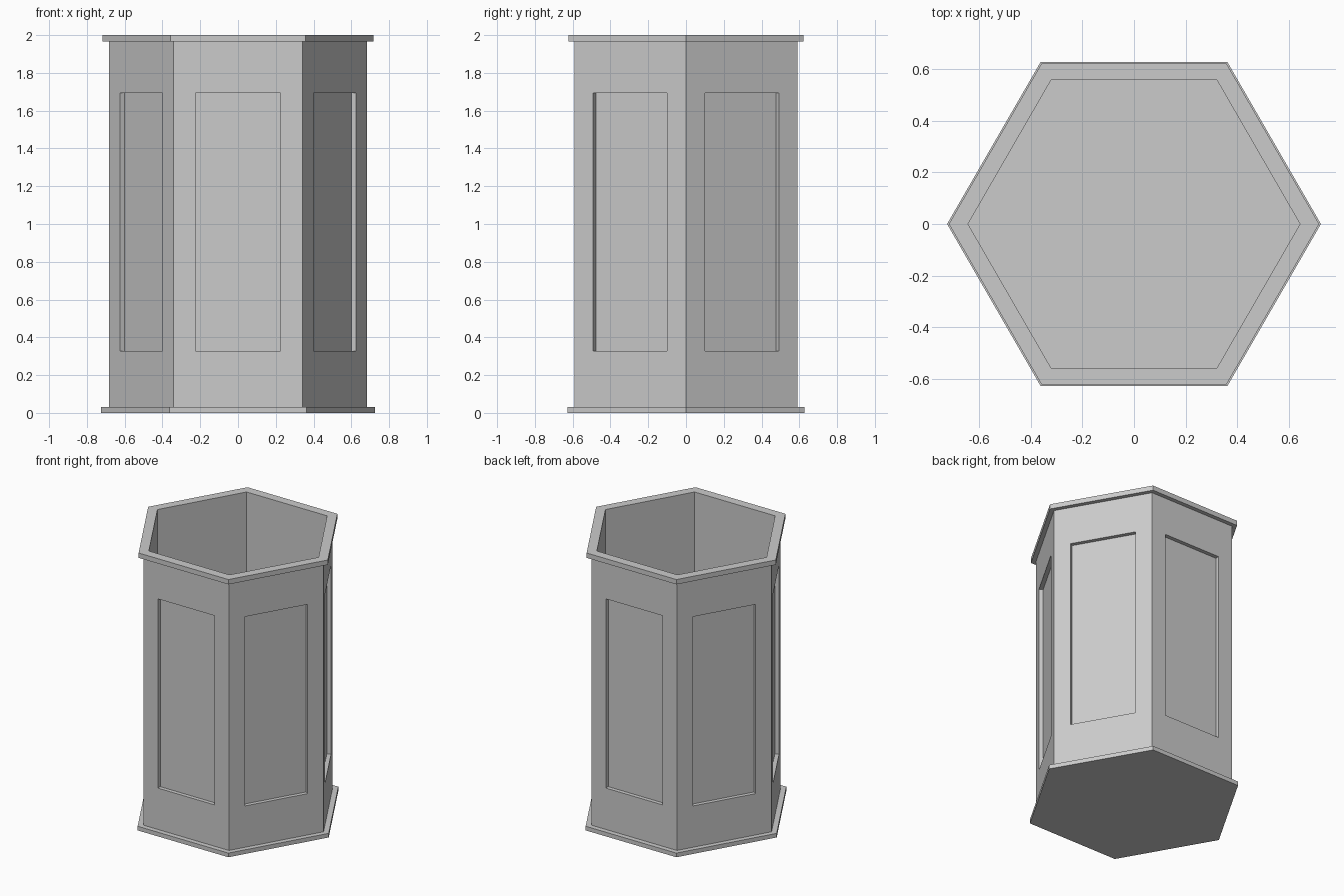
import bpy, bmesh, math

if "Cube" in bpy.data.objects:
    bpy.data.objects.remove(bpy.data.objects["Cube"])

SIDES = 6
R_BODY, R_BASE, R_RIM, R_IN = 0.683, 0.724, 0.717, 0.643
Z_BASE, Z_RIM, Z_TOP = 0.03, 1.965, 2.0


def finish(bm, name):
    bmesh.ops.remove_doubles(bm, verts=bm.verts, dist=1e-5)
    mesh = bpy.data.meshes.new(name)
    bm.to_mesh(mesh)
    bm.free()
    obj = bpy.data.objects.new(name, mesh)
    bpy.context.collection.objects.link(obj)
    return obj


def hex_profile(name, profile, cap_start=False, cap_end=False):
    """Sweep a (radius, z) profile around six corners."""
    bm = bmesh.new()
    rings = []
    for r, z in profile:
        angles = [math.tau * i / SIDES for i in range(SIDES)]
        rings.append([bm.verts.new((r * math.cos(a), r * math.sin(a), z)) for a in angles])
    for a, b in zip(rings, rings[1:]):
        for i in range(SIDES):
            j = (i + 1) % SIDES
            bm.faces.new((a[i], a[j], b[j], b[i]))
    if cap_start:
        bm.faces.new(rings[0][::-1])
    if cap_end:
        bm.faces.new(rings[-1])
    return finish(bm, name)


# Flared foot with closed underside
hex_profile("base_plinth", [(R_BASE, 0), (R_BASE, Z_BASE), (R_BODY, Z_BASE)], cap_start=True)

# Projecting top rim
hex_profile("top_rim", [(R_BODY, Z_RIM), (R_RIM, Z_RIM), (R_RIM, Z_TOP), (R_IN, Z_TOP)])

# Hollow inside with floor
hex_profile("inner_lining", [(R_IN, Z_TOP), (R_IN, Z_BASE)], cap_end=True)

# Six outer walls, each with a recessed panel
bm = bmesh.new()
apothem = R_BODY * math.cos(math.pi / SIDES)
for k in range(SIDES):
    ang = math.tau * (k + 0.5) / SIDES
    c, s = math.cos(ang), math.sin(ang)

    def rect(half, z0, z1, depth):
        d = apothem - depth
        return [bm.verts.new((d * c - u * s, d * s + u * c, z))
                for u, z in ((-half, z0), (half, z0), (half, z1), (-half, z1))]

    loops = [rect(R_BODY / 2, Z_BASE, Z_RIM, 0),
             rect(0.226, 0.328, 1.693, 0),
             rect(0.226, 0.328, 1.693, 0.028)]
    for a, b in zip(loops, loops[1:]):
        for i in range(4):
            j = (i + 1) % 4
            bm.faces.new((a[i], a[j], b[j], b[i]))
    bm.faces.new(loops[-1])
finish(bm, "panelled_walls")
